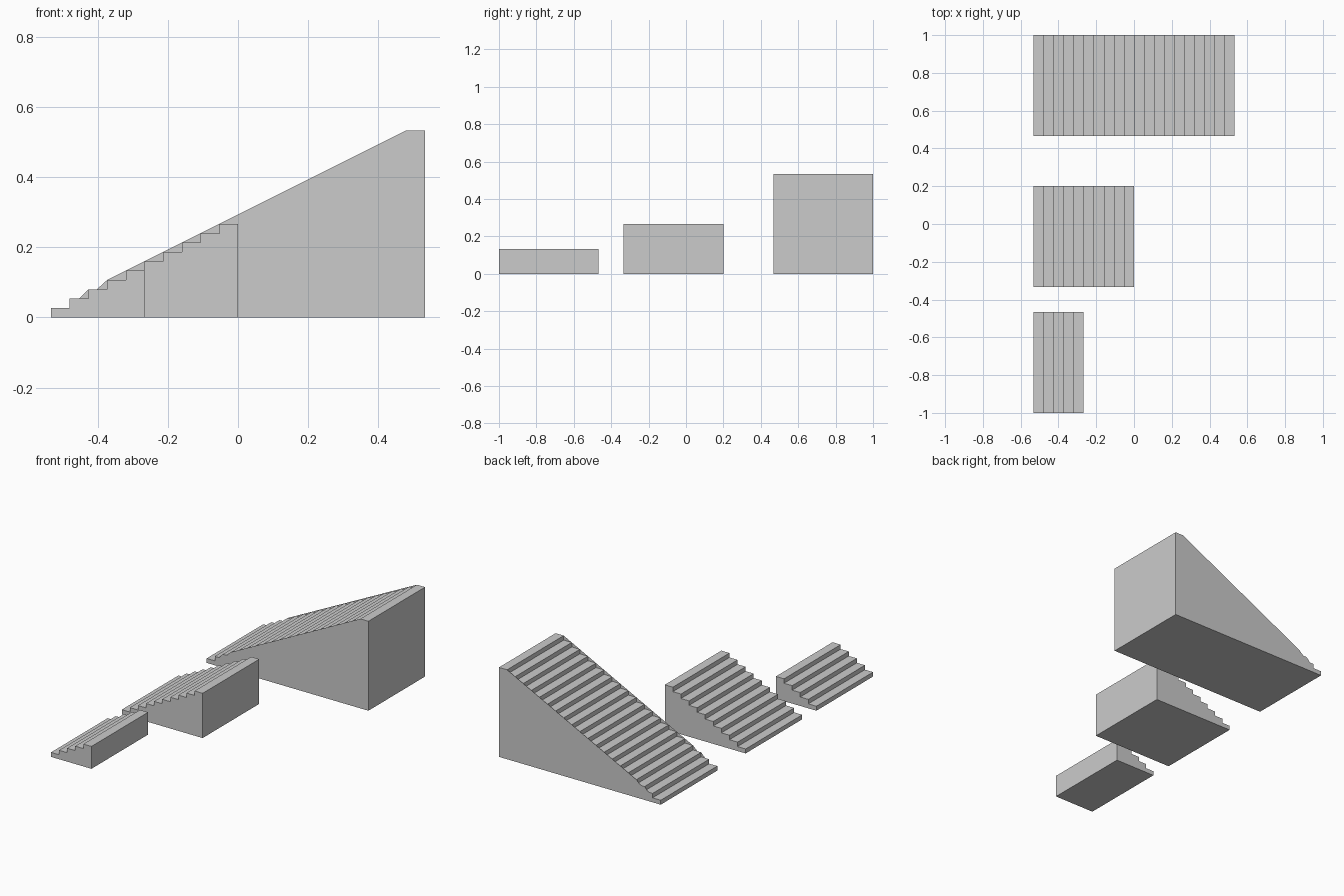
import bpy
import bmesh

cube = bpy.data.objects.get("Cube")
if cube:
    bpy.data.objects.remove(cube, do_unlink=True)

# One plain grey for every flight
grey = bpy.data.materials.new("stone_grey")
grey.use_nodes = True
colour = (0.6, 0.6, 0.6, 1)
grey.diffuse_color = colour
grey.node_tree.nodes["Principled BSDF"].inputs["Base Color"].default_value = colour

WIDTH = 1.6 / 3
RUN = WIDTH / 10
RISE = RUN / 2
LEFT = -WIDTH


def step_profile(steps):
    """Closed outline (x, z) of a flight, clockwise from the low end."""
    pts = [(LEFT, 0)]
    for k in range(steps):
        z = (k + 1) * RISE
        pts += [(LEFT + k * RUN, z), (LEFT + (k + 1) * RUN, z)]
    pts.append((LEFT + steps * RUN, 0))
    # Insert the inner corner at the foot of each riser only once
    return pts


def sloped_profile(steps):
    """Side outline that follows the step noses as a straight slope."""
    pts = [(LEFT, 0)]
    for k in range(steps):
        x, z = LEFT + k * RUN, (k + 1) * RISE
        pts.append((x, z))
        # Lowest treads stay partly open, the top tread stays flat
        flat = {0: 1, 1: 0.5, 2: 0.45, steps - 1: 1}.get(k, 0)
        if flat:
            pts.append((x + flat * RUN, z))
    pts.append((LEFT + steps * RUN, 0))
    return pts


def make_flight(name, steps, y0, sloped_sides=False):
    y1 = y0 + WIDTH
    outline = step_profile(steps)
    side = sloped_profile(steps) if sloped_sides else outline
    bm = bmesh.new()

    # Treads, risers, tall end and underside
    front = [bm.verts.new((x, y0, z)) for x, z in outline]
    back = [bm.verts.new((x, y1, z)) for x, z in outline]
    for i in range(len(outline)):
        j = (i + 1) % len(outline)
        bm.faces.new((front[i], front[j], back[j], back[i]))

    # Side walls
    bm.faces.new([bm.verts.new((x, y0, z)) for x, z in reversed(side)])
    bm.faces.new([bm.verts.new((x, y1, z)) for x, z in side])

    mesh = bpy.data.meshes.new(name)
    bm.to_mesh(mesh)
    bm.free()
    mesh.materials.append(grey)
    bpy.context.collection.objects.link(bpy.data.objects.new(name, mesh))


make_flight("short_stairs", 5, -1)
make_flight("medium_stairs", 10, -1 / 3)
make_flight("tall_stairs", 20, 1 - WIDTH, sloped_sides=True)
